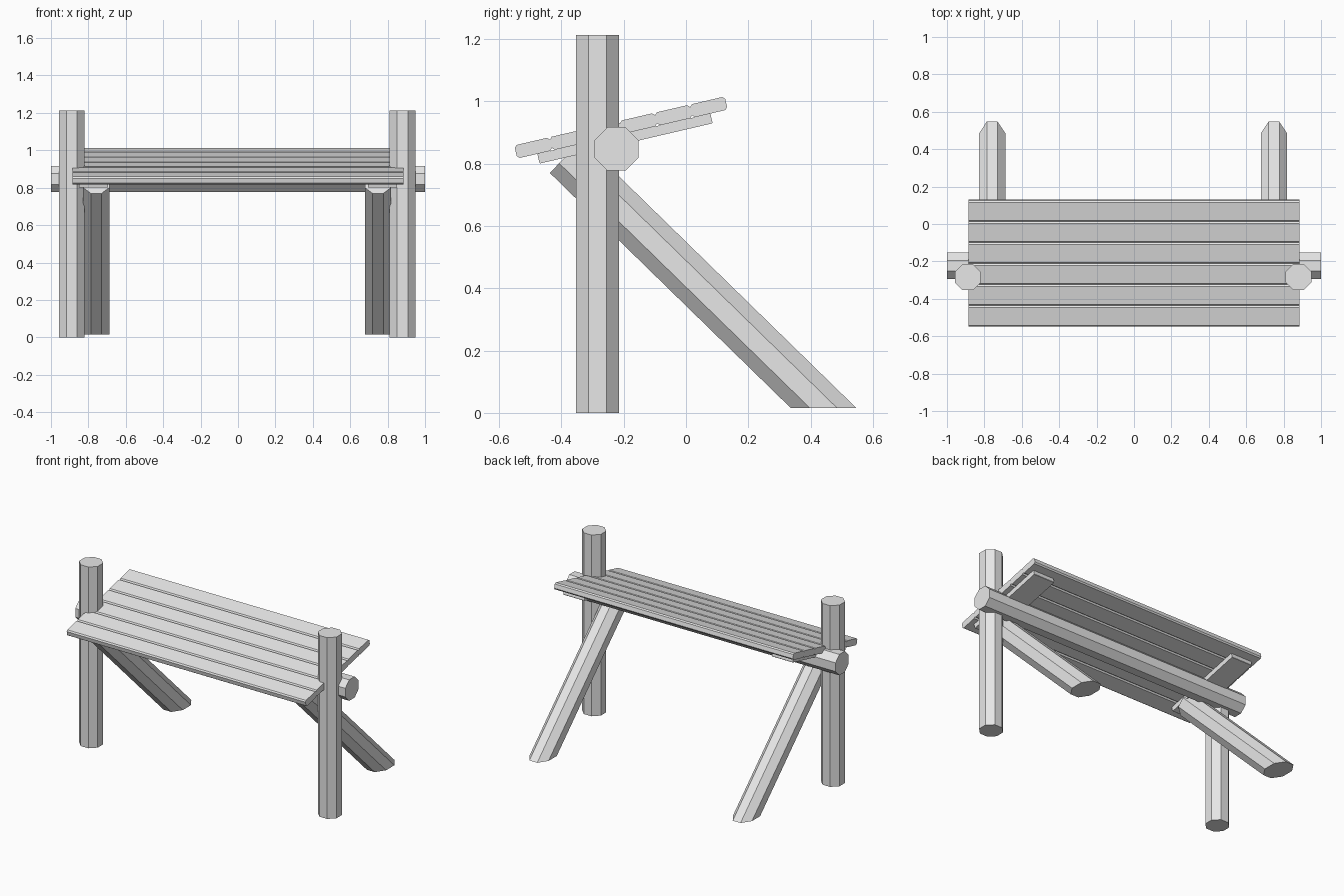
import bpy, bmesh
from math import radians, sin, cos, pi
from mathutils import Vector

if "Cube" in bpy.data.objects:
    bpy.data.objects.remove(bpy.data.objects["Cube"])

GREY = (0.8, 0.8, 0.8, 1)
wood = bpy.data.materials.new("pale grey wood")
wood.use_nodes = True
wood.diffuse_color = GREY
wood.node_tree.nodes["Principled BSDF"].inputs["Base Color"].default_value = GREY

X, Y, Z = Vector((1, 0, 0)), Vector((0, 1, 0)), Vector((0, 0, 1))


def prism(name, profile, start, end, u, v, cut_z=None):
    """Sweep a closed 2D profile, laid out on axes u and v, from start to end."""
    bm = bmesh.new()
    rings = [[bm.verts.new(p + u * a + v * b) for a, b in profile]
             for p in (Vector(start), Vector(end))]
    n = len(profile)
    for ring in rings:
        bm.faces.new(ring)
    for i in range(n):
        j = (i + 1) % n
        bm.faces.new((rings[0][i], rings[0][j], rings[1][j], rings[1][i]))
    if cut_z is not None:
        geom = bm.verts[:] + bm.edges[:] + bm.faces[:]
        cut = bmesh.ops.bisect_plane(bm, geom=geom, plane_co=(0, 0, cut_z),
                                     plane_no=(0, 0, -1), clear_outer=True)
        edges = [e for e in cut["geom_cut"] if isinstance(e, bmesh.types.BMEdge)]
        bmesh.ops.holes_fill(bm, edges=edges)
    bmesh.ops.recalc_face_normals(bm, faces=bm.faces)
    mesh = bpy.data.meshes.new(name)
    bm.to_mesh(mesh)
    bm.free()
    mesh.materials.append(wood)
    obj = bpy.data.objects.new(name, mesh)
    bpy.context.collection.objects.link(obj)
    return obj


def octagon(a, b):
    """Eight sides with flats at +-a and +-b."""
    k = 1 / cos(pi / 8)
    angles = [pi / 8 + i * pi / 4 for i in range(8)]
    return [(a * k * cos(t), b * k * sin(t)) for t in angles]


def chamfered(w, h, c):
    """Rectangle w by h, hanging below its top edge, with cut corners."""
    a, b = w / 2, h
    return [(-a + c, 0), (a - c, 0), (a, -c), (a, c - b),
            (a - c, -b), (c - a, -b), (-a, c - b), (-a, -c)]


# Posts and slanted legs
slope = radians(44.3)
down = Vector((0, cos(slope), -sin(slope)))
across = Vector((0, sin(slope), cos(slope)))
for side, s in (("right", -1), ("left", 1)):
    px = s * 0.884 - 0.005
    prism(side + "_post", octagon(0.069, 0.069),
          (px, -0.284, 0), (px, -0.284, 1.213), X, Y)
    top = Vector((s * 0.753 - 0.005, -0.437, 0.77)) + across * 0.0735
    prism(side + "_leg", octagon(0.07, 0.0735), top, top + down * 1.4,
          X, across, cut_z=0.015)

# Cross beam through the posts
prism("cross_beam", octagon(0.07, 0.07), (-1, -0.223, 0.847), (1, -0.223, 0.847), Y, Z)

# Sloping seat made of six slats on two battens
tilt = radians(13.1)
along = Vector((0, cos(tilt), sin(tilt)))
up = Vector((0, -sin(tilt), cos(tilt)))
front_edge = Vector((0, -0.551, 0.858))
slat_w, slat_h = 0.1155, 0.043
for i in range(6):
    c = front_edge + along * slat_w * (i + 0.5)
    prism(f"seat_slat_{i + 1}", chamfered(slat_w, slat_h, 0.008),
          c - X * 0.884, c + X * 0.884, along, up)

for side, s in (("right", -1), ("left", 1)):
    c = front_edge + along * 0.351 - up * slat_h
    prism(side + "_seat_batten", chamfered(0.57, 0.032, 0.002),
          c + X * s * 0.695, c + X * s * 0.85, along, up)
